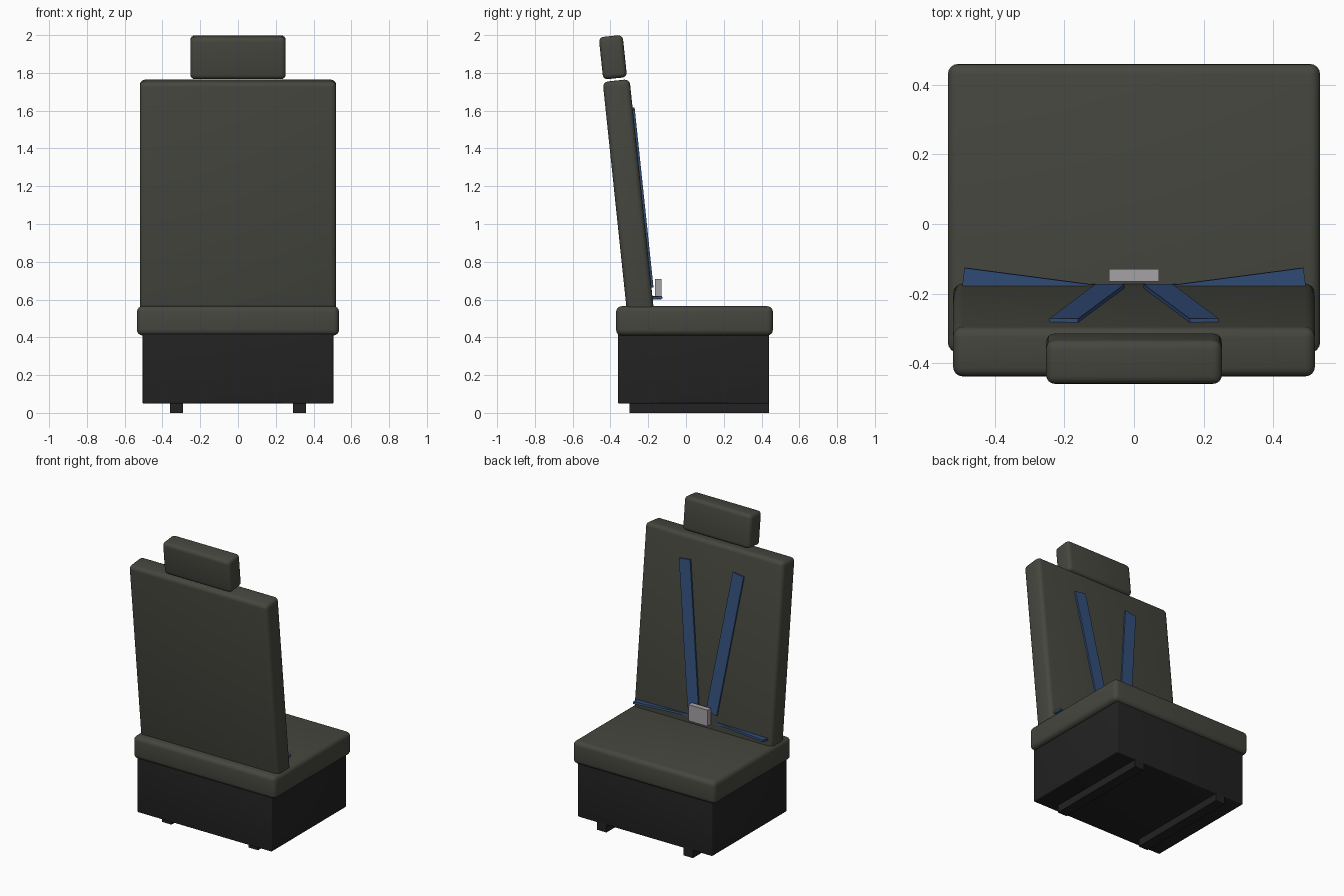
import bpy
import bmesh
from math import radians
from mathutils import Matrix, Vector

cube = bpy.data.objects.get("Cube")
if cube:
    bpy.data.objects.remove(cube, do_unlink=True)


def material(name, rgb):
    mat = bpy.data.materials.new(name)
    mat.use_nodes = True
    mat.diffuse_color = (*rgb, 1)
    mat.node_tree.nodes["Principled BSDF"].inputs["Base Color"].default_value = (*rgb, 1)
    return mat


UPHOLSTERY = material("olive grey upholstery", (0.062, 0.062, 0.050))
BLACK = material("black base", (0.016, 0.016, 0.016))
BLUE = material("blue webbing", (0.033, 0.078, 0.195))
SILVER = material("silver buckle", (0.38, 0.36, 0.39))


def box(name, size, centre, mat, bevel=0, turn=Matrix.Identity(3)):
    """Box with optional rounded edges, turned about its centre."""
    bm = bmesh.new()
    bmesh.ops.create_cube(bm, size=1)
    bmesh.ops.scale(bm, vec=size, verts=bm.verts)
    if bevel:
        bmesh.ops.bevel(bm, geom=bm.edges[:], offset=bevel, segments=4,
                        profile=0.5, affect='EDGES')
    mesh = bpy.data.meshes.new(name)
    bm.to_mesh(mesh)
    bm.free()
    mesh.materials.append(mat)
    obj = bpy.data.objects.new(name, mesh)
    bpy.context.collection.objects.link(obj)
    obj.matrix_world = Matrix.Translation(Vector(centre)) @ turn.to_4x4()
    if bevel:
        bpy.ops.object.select_all(action='DESELECT')
        obj.select_set(True)
        bpy.context.view_layer.objects.active = obj
        bpy.ops.object.shade_smooth_by_angle(angle=radians(30))
    return obj


recline = Matrix.Rotation(radians(6), 3, 'X')

# Base and seat cushion
box("seat_base", (1.01, 0.80, 0.38), (0, 0.04, 0.24), BLACK, 0.006)
box("seat_cushion", (1.07, 0.83, 0.155), (0, 0.045, 0.4875), UPHOLSTERY, 0.03)

# Reclined backrest and headrest
box("backrest", (1.04, 0.143, 1.26), (0, -0.304, 1.133), UPHOLSTERY, 0.028, recline)
box("headrest", (0.505, 0.127, 0.225), (0, -0.387, 1.883), UPHOLSTERY, 0.025, recline)

for side, sign in (("right", -1), ("left", 1)):
    # Floor rails
    box(side + "_floor_rail", (0.07, 0.74, 0.06), (sign * 0.325, 0.07, 0.03), BLACK)

    # Shoulder straps lie on the backrest and converge at the buckle
    lean = recline @ Matrix.Rotation(sign * radians(8), 3, 'Y')
    box(side + "_shoulder_strap", (0.083, 0.02, 0.955),
        (sign * 0.135, -0.232, 1.14), BLUE, turn=lean)

    # Lap straps emerge at an angle from the foot of the backrest
    swing = Matrix.Rotation(sign * radians(7.5), 3, 'Z') @ recline
    box(side + "_lap_strap", (0.42, 0.083, 0.014),
        (sign * 0.284, -0.194, 0.608), BLUE, turn=swing)

# Harness buckle
box("buckle", (0.143, 0.036, 0.11), (0, -0.147, 0.655), SILVER)
